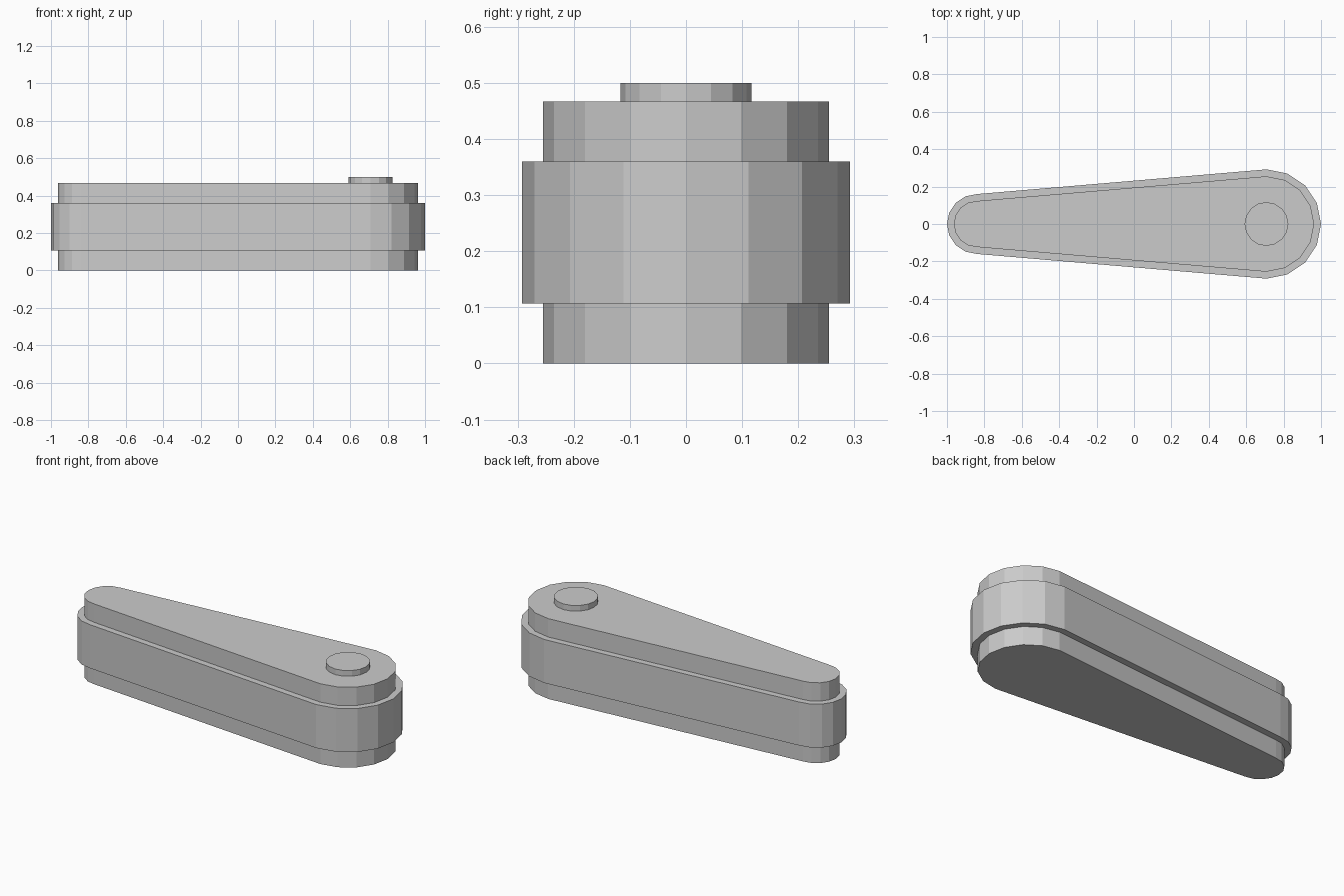
import bpy
import bmesh
from math import pi, cos, sin

cube = bpy.data.objects.get("Cube")
if cube:
    bpy.data.objects.remove(cube, do_unlink=True)

grey = bpy.data.materials.new("light_grey")
grey.use_nodes = True
colour = (0.6, 0.6, 0.6, 1)
grey.diffuse_color = colour
grey.node_tree.nodes["Principled BSDF"].inputs["Base Color"].default_value = colour

BIG_X, SMALL_X = 0.708, -0.84


def arc(cx, radius, start, sweep, steps):
    """Points along a circular arc in plan."""
    return [(cx + radius * cos(start + sweep * i / steps),
             radius * sin(start + sweep * i / steps)) for i in range(steps + 1)]


def tapered_outline(inset):
    """Rounded arm: a wide half circle joined to a narrow one."""
    return (arc(BIG_X, 0.292 - inset, -pi / 2, pi, 8)
            + arc(SMALL_X, 0.16 - inset, pi / 2, pi, 8))


def prism(name, outline, bottom, top):
    """Extrude a plan outline between two heights."""
    bm = bmesh.new()
    face = bm.faces.new([bm.verts.new((x, y, bottom)) for x, y in outline])
    extruded = bmesh.ops.extrude_face_region(bm, geom=[face])["geom"]
    verts = [v for v in extruded if isinstance(v, bmesh.types.BMVert)]
    bmesh.ops.translate(bm, verts=verts, vec=(0, 0, top - bottom))
    bmesh.ops.recalc_face_normals(bm, faces=bm.faces)
    mesh = bpy.data.meshes.new(name)
    bm.to_mesh(mesh)
    bm.free()
    mesh.materials.append(grey)
    obj = bpy.data.objects.new(name, mesh)
    bpy.context.collection.objects.link(obj)
    return obj


# Inner arm, wider band around its middle, and round pivot cap
prism("arm_core", tapered_outline(0.037), 0, 0.467)
prism("arm_band", tapered_outline(0), 0.107, 0.36)
prism("pivot_cap", arc(BIG_X, 0.117, 0, 2 * pi, 16)[:-1], 0.467, 0.5)
